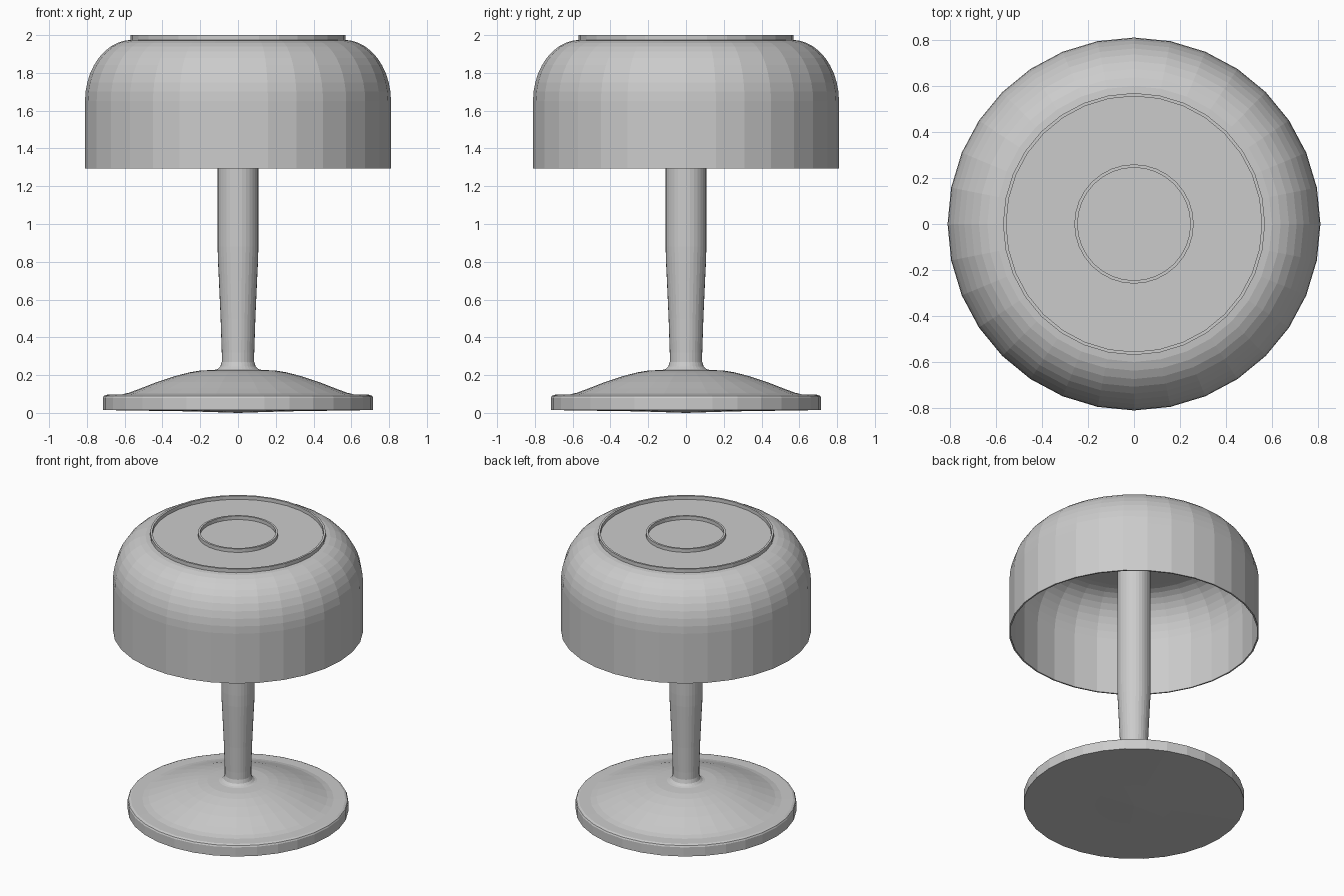
import bpy, bmesh, math

if "Cube" in bpy.data.objects:
    bpy.data.objects.remove(bpy.data.objects["Cube"])

SEGMENTS = 32


def lathe(name, profile):
    """Spin a (radius, height) profile around z; ends on the axis close the part."""
    bm = bmesh.new()
    verts = [bm.verts.new((r, 0, z)) for r, z in profile]
    edges = [bm.edges.new(pair) for pair in zip(verts, verts[1:])]
    bmesh.ops.spin(bm, geom=verts + edges, cent=(0, 0, 0), axis=(0, 0, 1),
                   angle=2 * math.pi, steps=SEGMENTS, use_duplicate=False)
    bmesh.ops.remove_doubles(bm, verts=bm.verts, dist=0.0005)
    bmesh.ops.recalc_face_normals(bm, faces=bm.faces)
    mesh = bpy.data.meshes.new(name)
    bm.to_mesh(mesh)
    bm.free()
    obj = bpy.data.objects.new(name, mesh)
    bpy.context.collection.objects.link(obj)
    return obj


def shoulder(r0, z0, rx, rz, steps=10):
    """Quarter ellipse from the vertical wall up to the flat top."""
    angles = [math.pi / 2 * i / steps for i in range(steps + 1)]
    return [(r0 + rx * math.cos(a), z0 + rz * math.sin(a)) for a in angles]


# Foot: flat disc with rounded rim and a flared dome
lathe("base", [
    (0, 0), (0.25, 0.008), (0.715, 0.015), (0.715, 0.08), (0.71, 0.09),
    (0.695, 0.096), (0.62, 0.097), (0.58, 0.106), (0.52, 0.128),
    (0.43, 0.163), (0.34, 0.193), (0.26, 0.214), (0.20, 0.224),
    (0.12, 0.228), (0, 0.228)])

# Stem: fillet at the foot, slight taper, straight upper tube
lathe("stem", [
    (0, 0.2), (0.13, 0.226), (0.108, 0.232), (0.094, 0.245), (0.086, 0.27),
    (0.086, 0.32), (0.092, 0.50), (0.101, 0.70), (0.106, 0.80),
    (0.108, 0.88), (0.108, 1.97), (0, 1.97)])

# Shade: thin-walled dome, open underneath
outer = [(0.81, 1.295)] + shoulder(0.56, 1.65, 0.25, 0.325)
inner = [(0.80, 1.295)] + shoulder(0.56, 1.65, 0.24, 0.315)
lathe("shade", [(0, 1.965)] + inner[::-1] + outer + [(0, 1.975)])

# Two thin raised rings on top of the shade
for name, r in (("outer_top_ring", 0.555), ("inner_top_ring", 0.245)):
    lathe(name, [(r, 1.97), (r + 0.014, 1.97), (r + 0.014, 2.0), (r, 2.0), (r, 1.97)])
